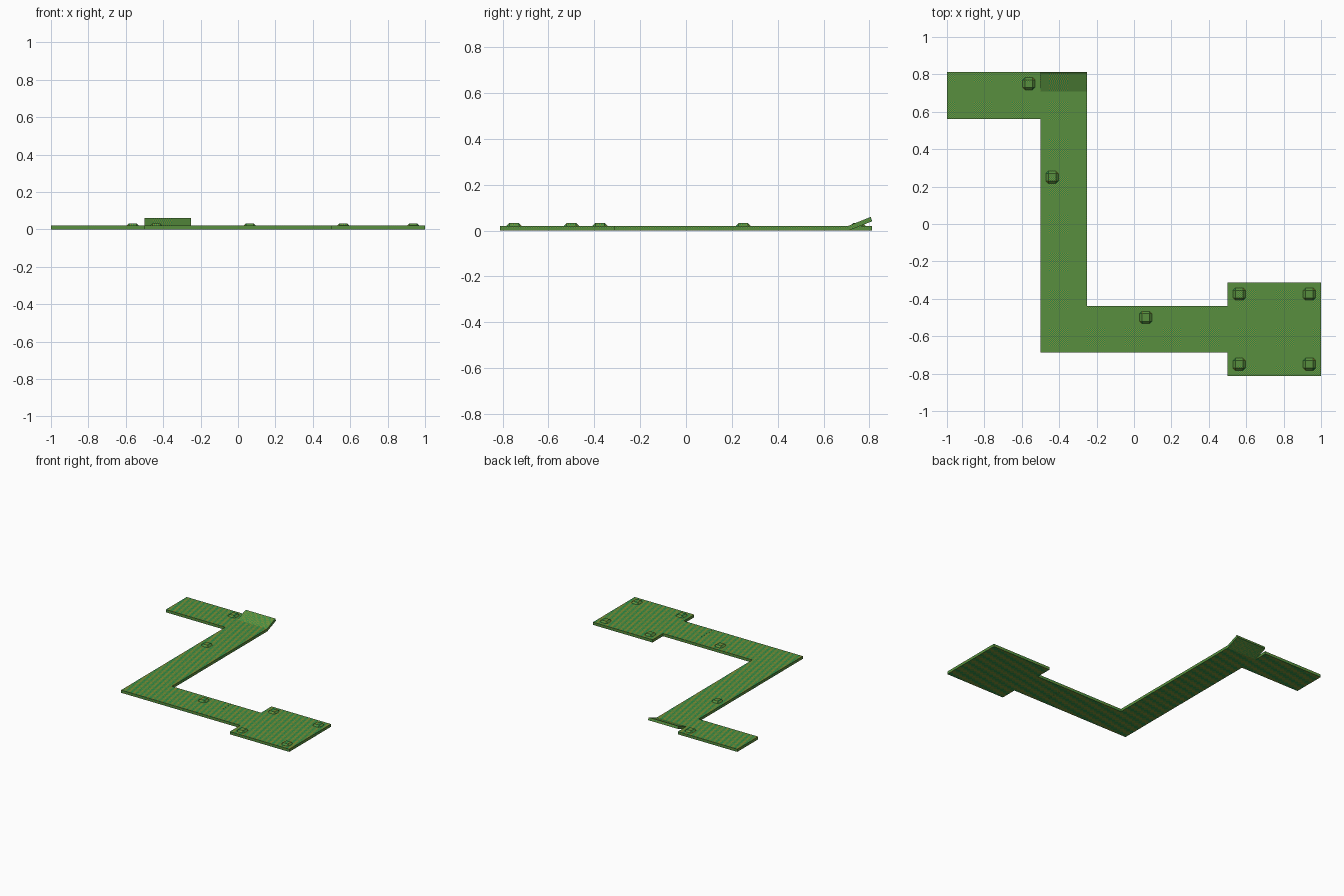
import bpy, bmesh, math
from mathutils import Vector

if "Cube" in bpy.data.objects:
    bpy.data.objects.remove(bpy.data.objects["Cube"])

C = 1 / 192      # checker cell size
T = 4 * C        # slab thickness


def material(name, colour):
    m = bpy.data.materials.new(name)
    m.diffuse_color = (*colour, 1)
    m.use_nodes = True
    m.node_tree.nodes["Principled BSDF"].inputs["Base Color"].default_value = m.diffuse_color
    return m


MATS = [material("teal_green", (0.025, 0.27, 0.065)),
        material("olive_brown", (0.23, 0.28, 0.035))]


def cut_cells(bm, axis):
    """Slice a mesh at every checker line along one axis."""
    vals = [v.co[axis] for v in bm.verts]
    normal = Vector([float(a == axis) for a in range(3)])
    for k in range(math.floor(min(vals) / C + 1.01), math.ceil(max(vals) / C - 0.01)):
        bmesh.ops.bisect_plane(bm, geom=bm.verts[:] + bm.edges[:] + bm.faces[:],
                               plane_co=normal * (k * C), plane_no=normal, dist=1e-5)


def solid(name, points, offset, bevel=0):
    """Extrude an outline, cut it into cells and colour them as a fine checker."""
    bm = bmesh.new()
    face = bm.faces.new([bm.verts.new(p) for p in points])
    res = bmesh.ops.extrude_face_region(bm, geom=[face])
    verts = [g for g in res["geom"] if isinstance(g, bmesh.types.BMVert)]
    bmesh.ops.translate(bm, verts=verts, vec=offset)
    bmesh.ops.recalc_face_normals(bm, faces=bm.faces)
    if bevel:
        bmesh.ops.bevel(bm, geom=bm.edges[:], offset=bevel, segments=1,
                        affect='EDGES', profile=0.5)
    for axis in range(3):
        cut_cells(bm, axis)
    for f in bm.faces:
        p = (f.calc_center_median() - f.normal * C * 0.3) / C
        f.material_index = sum(math.floor(v) for v in p) % 2
    me = bpy.data.meshes.new(name)
    bm.to_mesh(me)
    bm.free()
    for m in MATS:
        me.materials.append(m)
    bpy.context.collection.objects.link(bpy.data.objects.new(name, me))


def slab(name, outline):
    solid(name, [(x, y, 0) for x, y in outline], (0, 0, T))


# winding path
slab("path", [(-1, 0.5625), (-0.5, 0.5625), (-0.5, -0.6875), (0.25, -0.6875),
              (0.25, -0.4375), (-0.25, -0.4375), (-0.25, 0.7083),
              (-0.5, 0.7083), (-0.5, 0.8125), (-1, 0.8125)])

# short link and square end platform
slab("end_platform", [(0.2505, -0.6875), (0.5, -0.6875), (0.5, -0.8125), (1, -0.8125),
                      (1, -0.3125), (0.5, -0.3125), (0.5, -0.4375), (0.2505, -0.4375)])

# tilted ramp at the back
solid("ramp", [(-0.5, 0.7083, 0), (-0.5, 0.8125, 0.041), (-0.5, 0.806, 0.06),
               (-0.5, 0.7083, T)], (0.25, 0, 0))

# low bevelled blocks standing on the slabs
spots = [(-0.5625, 0.75), (-0.4375, 0.25), (0.0625, -0.5)]
spots += [(x, y) for x in (0.5625, 0.9375) for y in (-0.75, -0.375)]
r = 0.034
for i, (x, y) in enumerate(spots):
    solid(f"block_{i + 1}", [(x - r, y - r, 0.002), (x + r, y - r, 0.002),
                             (x + r, y + r, 0.002), (x - r, y + r, 0.002)],
          (0, 0, 0.031), 0.0135)
